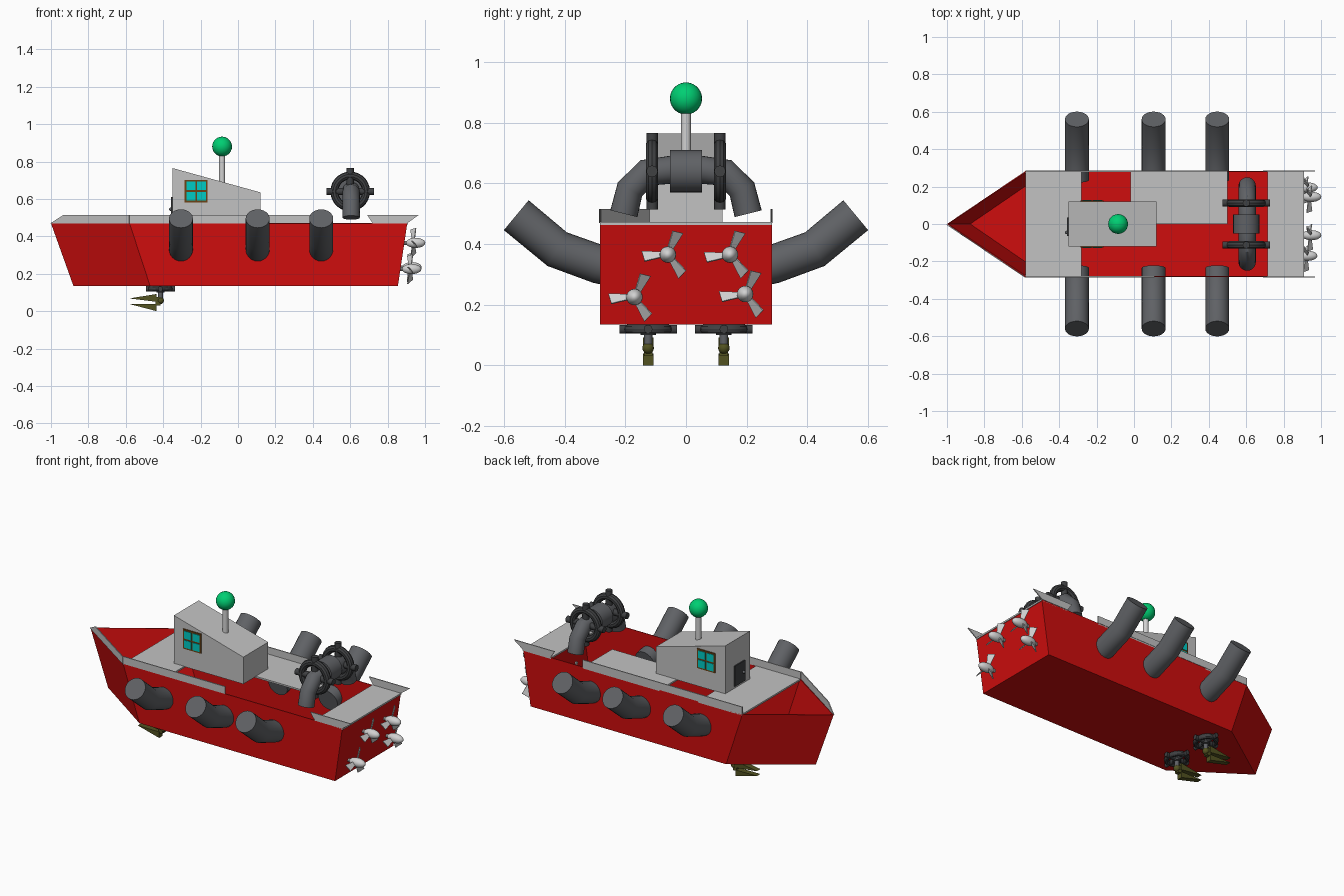
import bpy, bmesh, math
from mathutils import Matrix, Vector

if "Cube" in bpy.data.objects:
    bpy.data.objects.remove(bpy.data.objects["Cube"])


def mat(name, r, g, b):
    m = bpy.data.materials.new(name)
    m.diffuse_color = (r, g, b, 1)
    m.use_nodes = True
    m.node_tree.nodes["Principled BSDF"].inputs["Base Color"].default_value = m.diffuse_color
    return m


RED = mat("hull red", 0.62, 0.004, 0.004)
GREY = mat("deck grey", 0.54, 0.54, 0.54)
STEEL = mat("gun steel", 0.115, 0.12, 0.13)
DARK = mat("dark iron", 0.05, 0.052, 0.055)
GREEN = mat("beacon green", 0.0, 0.62, 0.17)
CYAN = mat("window cyan", 0.0, 0.6, 0.56)
BROWN = mat("frame brown", 0.15, 0.055, 0.008)
OLIVE = mat("claw olive", 0.085, 0.085, 0.015)
SILVER = mat("light metal", 0.64, 0.64, 0.64)


def mesh(name, verts, faces, m, solid=0, smooth=False):
    me = bpy.data.meshes.new(name)
    me.from_pydata([tuple(v) for v in verts], [], faces)
    bm = bmesh.new()
    bm.from_mesh(me)
    bmesh.ops.recalc_face_normals(bm, faces=bm.faces)
    bm.to_mesh(me)
    bm.free()
    me.materials.append(m)
    ob = bpy.data.objects.new(name, me)
    bpy.context.collection.objects.link(ob)
    if solid:
        s = ob.modifiers.new("thickness", 'SOLIDIFY')
        s.thickness = solid
    if smooth:
        finish(ob, name, m)
    return ob


def finish(ob, name, m):
    ob.name = name
    if not ob.data.materials:
        ob.data.materials.append(m)
    bpy.ops.object.select_all(action='DESELECT')
    bpy.context.view_layer.objects.active = ob
    ob.select_set(True)
    bpy.ops.object.shade_smooth_by_angle(angle=math.radians(35))
    return ob


def prism(name, xz, y0, y1, m):
    n = len(xz)
    verts = [(x, y, z) for y in (y0, y1) for x, z in xz]
    faces = [tuple(range(n)), tuple(range(n, 2 * n))]
    faces += [(i, (i + 1) % n, n + (i + 1) % n, n + i) for i in range(n)]
    return mesh(name, verts, faces, m)


def box(name, x0, x1, y0, y1, z0, z1, m):
    return prism(name, [(x0, z0), (x1, z0), (x1, z1), (x0, z1)], y0, y1, m)


def rod(name, p, q, r, m, sides=20):
    p, q = Vector(p), Vector(q)
    bpy.ops.mesh.primitive_cylinder_add(vertices=sides, radius=r, depth=(q - p).length, location=(p + q) / 2)
    ob = bpy.context.object
    ob.rotation_euler = (q - p).to_track_quat('Z', 'Y').to_euler()
    return finish(ob, name, m)


def ball(name, loc, scale, m):
    bpy.ops.mesh.primitive_uv_sphere_add(segments=24, ring_count=14, location=loc)
    bpy.context.object.scale = scale
    return finish(bpy.context.object, name, m)


def tube(name, x, yz, r, m, n=24):
    """Round pipe following a path in the plane x = const."""
    path = [Vector((x, y, z)) for y, z in yz]
    verts, faces = [], []
    for i, p in enumerate(path):
        a = (p - path[max(i - 1, 0)]).normalized()
        b = (path[min(i + 1, len(path) - 1)] - p).normalized()
        t = (a + b).normalized()
        side = Vector((0, -t.z, t.y))
        for k in range(n):
            w = 2 * math.pi * k / n
            verts.append(p + Vector((r * math.cos(w), 0, 0)) + side * r * math.sin(w))
    for i in range(len(path) - 1):
        for k in range(n):
            j = (k + 1) % n
            faces.append((i * n + k, i * n + j, i * n + n + j, i * n + n + k))
    faces += [tuple(range(n)), tuple(range(len(verts) - n, len(verts)))]
    return mesh(name, verts, faces, m, smooth=True)


def handwheel(name, loc, rot, size):
    """Valve wheel: ring, crossed spokes and hub, joined."""
    bpy.ops.mesh.primitive_torus_add(major_radius=0.085, minor_radius=0.021, major_segments=28, minor_segments=10)
    parts = [finish(bpy.context.object, name, DARK)]
    parts.append(rod("spoke", (-.126, 0, 0), (.126, 0, 0), .019, DARK, 12))
    parts.append(rod("spoke", (0, -.126, 0), (0, .126, 0), .019, DARK, 12))
    parts.append(rod("hub", (0, 0, -.025), (0, 0, .025), .034, DARK, 16))
    for o in parts:
        o.select_set(True)
    bpy.context.view_layer.objects.active = parts[0]
    bpy.ops.object.join()
    ob = parts[0]
    ob.location, ob.rotation_euler, ob.scale = loc, rot, size
    return ob


# open hull: flared bow, sloped transom, flat floor
W, Z0, Z1 = 0.283, 0.135, 0.47
low = [(-.88, 0), (-.47, -W), (.855, -W), (.855, W), (-.47, W)]
top = [(-1, 0), (-.58, -W), (.905, -W), (.905, W), (-.58, W)]
hull_faces = [(0, 1, 2, 3, 4)] + [(i, (i + 1) % 5, 5 + (i + 1) % 5, 5 + i) for i in range(5)]
hull = mesh("hull", [(x, y, Z0) for x, y in low] + [(x, y, Z1) for x, y in top], hull_faces, RED)
bm = bmesh.new()
bm.from_mesh(hull.data)
floor = min(bm.faces, key=lambda f: f.calc_center_median().z)
if floor.normal.z > 0:
    bmesh.ops.reverse_faces(bm, faces=bm.faces)
bm.to_mesh(hull.data)
bm.free()
hull.modifiers.new("wall", 'SOLIDIFY').thickness = 0.006

# deck plates and thin bulwarks
box("fore_deck", -.58, -.28, -W, W, Z1 - .008, Z1 + .002, GREY)
box("side_deck", -.02, .5, 0, W, Z1 - .008, Z1 + .002, GREY)
box("stern_deck", .715, .908, -W, W, Z1 - .008, Z1 + .002, GREY)
box("front_bulwark", -.58, .11, -W - .002, -W + .004, Z1, .515, GREY)
box("back_bulwark", -.58, .5, W - .004, W + .002, Z1, .515, GREY)
mesh("bow_bulwark", [(-1, 0, Z1), (-.58, -W, Z1), (-.58, -W, .515), (-.93, -.047, .515)],
     [(0, 1, 2, 3)], GREY, solid=0.005)
for s in (-1, 1):
    prism("stern_bulwark", [(.72, Z1), (.905, Z1), (.967, .515), (.69, .515)], s * W - .003, s * W + .003, GREY)

# cabin with sloping roof, door, windows
prism("cabin", [(-.35, Z1), (.12, Z1), (.12, .635), (-.35, .765)], -.12, .12, GREY)
box("door", -.357, -.35, -.065, .035, .485, .61, DARK)
ball("door_knob", (-.36, -.045, .545), (.009,) * 3, STEEL)
for s in (-1, 1):
    y = s * .12
    box("window_frame", -.285, -.162, min(y, y + s * .006), max(y, y + s * .006), .582, .702, BROWN)
    for x in (-.276, -.219):
        for z in (.591, .647):
            box("window_pane", x, x + .048, min(y, y + s * .009), max(y, y + s * .009), z, z + .046, CYAN)

# mast and beacon
rod("mast", (-.085, 0, .66), (-.085, 0, .85), .016, SILVER)
ball("beacon", (-.085, 0, .88), (.053,) * 3, GREEN)

# bent side barrels
for x in (-.305, .105, .445):
    for s in (-1, 1):
        tube("side_barrel", x, [(s * .235, .322), (s * .29, .334), (s * .425, .383), (s * .56, .495)], .064, STEEL)

# stern pipe with two handwheels
tube("pipe_arch", .605, [(-.205, .5), (-.185, .58), (-.13, .635), (-.05, .645), (.05, .645),
                         (.13, .635), (.185, .58), (.205, .5)], .046, STEEL)
rod("pipe_drum", (.6, -.052, .64), (.6, .052, .64), .07, STEEL, 24)
for s in (-1, 1):
    handwheel("pipe_handwheel", (.6, s * .112, .64), (math.pi / 2, 0, 0), (1, 1, 1))

# four stern propellers with pitched blades
for y, z in ((-.06, .365), (.145, .365), (-.17, .225), (.195, .235)):
    x = .855 + .05 * (z - Z0) / (Z1 - Z0)
    rod("propeller_shaft", (x - .01, y, z), (x + .05, y, z), .01, SILVER, 10)
    ball("propeller_hub", (x + .06, y, z), (.052, .027, .027), SILVER)
    for k in range(3):
        turn = Matrix.Translation((x + .05, y, z)) @ Matrix.Rotation(math.radians(-25 + 120 * k), 4, 'X')
        pitch = turn @ Matrix.Rotation(math.radians(40), 4, 'Z')
        outline = [(0, -.01, .015), (0, .01, .015), (0, .022, .085), (0, -.022, .078)]
        mesh("propeller_blade", [pitch @ Vector(v) for v in outline], [(0, 1, 2, 3)], SILVER, solid=.005)

# claws hanging from small wheels under the bow
for s in (-1, 1):
    y = s * .125
    handwheel("claw_wheel", (-.415, y, .119), (0, 0, 0), (.62, .75, .75))
    rod("claw_stem", (-.415, y, .06), (-.415, y, .12), .014, STEEL, 12)
    ball("claw_joint", (-.415, y, .057), (.019,) * 3, OLIVE)
    box("claw_palm", -.44, -.415, y - .014, y + .014, .03, .075, OLIVE)
    prism("upper_jaw", [(-.435, .05), (-.435, .092), (-.58, .068)], y - .017, y + .017, OLIVE)
    prism("lower_jaw", [(-.435, .0), (-.435, .037), (-.58, .038)], y - .017, y + .017, OLIVE)
